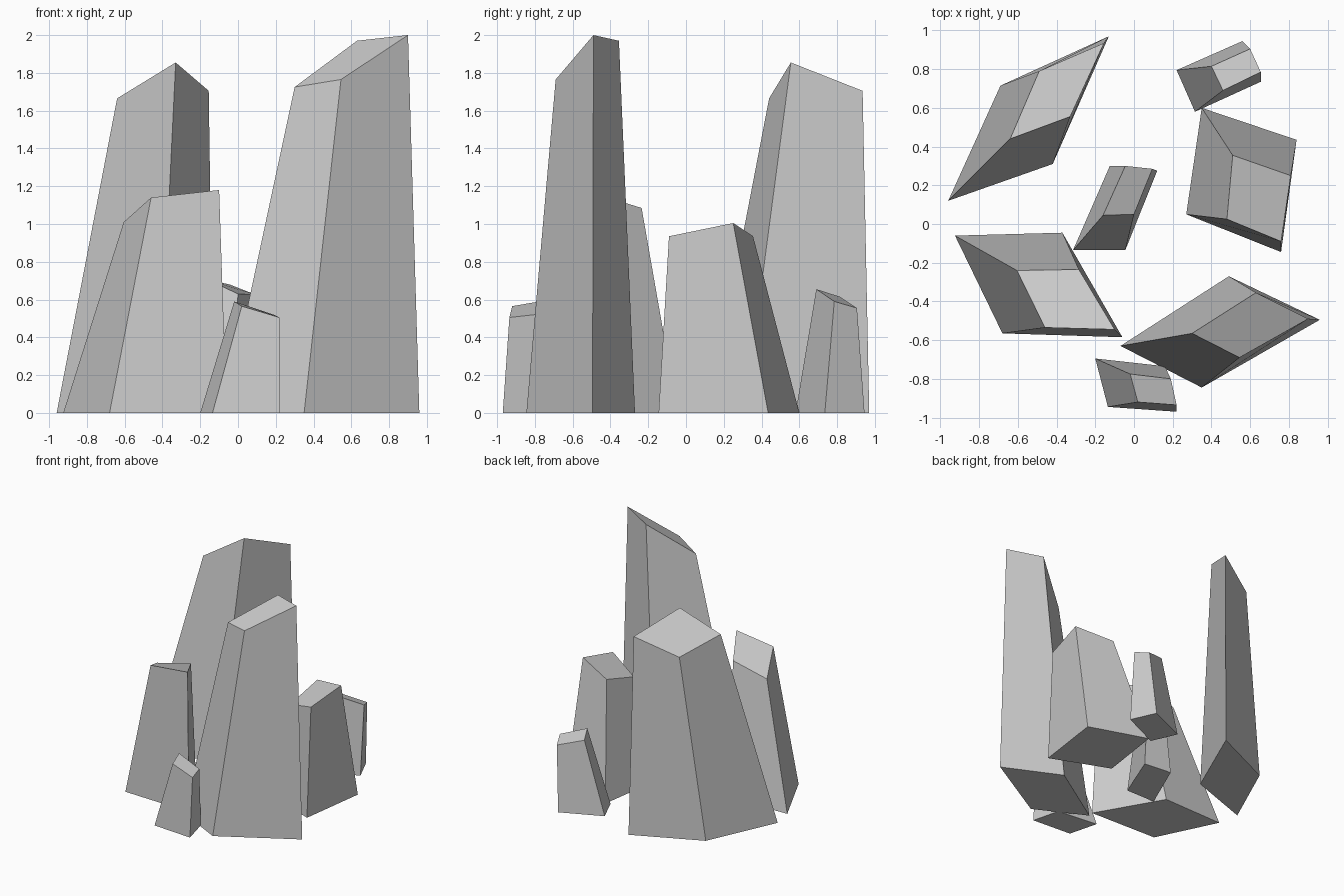
import bpy
import bmesh


def rock(name, base, top):
    """Tapered four-sided crystal: base corners on the ground, slanted cap above."""
    bm = bmesh.new()
    low = [bm.verts.new((x, y, 0)) for x, y in base]
    high = [bm.verts.new(p) for p in top]
    bm.faces.new(low)
    bm.faces.new(high)
    for i in range(4):
        j = (i + 1) % 4
        bm.faces.new((low[i], low[j], high[j], high[i]))
    bmesh.ops.recalc_face_normals(bm, faces=bm.faces)
    mesh = bpy.data.meshes.new(name)
    bm.to_mesh(mesh)
    bm.free()
    obj = bpy.data.objects.new(name, mesh)
    bpy.context.collection.objects.link(obj)
    return obj


# Tall rocks
rock("tall_rock_back_left",
     [(-.96, .12), (-.42, .31), (-.13, .97), (-.69, .715)],
     [(-.64, .44, 1.665), (-.33, .555, 1.855), (-.155, .935, 1.705), (-.49, .79, 1.56)])
rock("tall_rock_front_right",
     [(-.07, -.63), (.35, -.845), (.96, -.495), (.49, -.27)],
     [(.30, -.565, 1.725), (.545, -.69, 1.765), (.90, -.49, 2.0), (.63, -.355, 1.97)])

# Medium rocks
rock("medium_rock_front_left",
     [(-.925, -.06), (-.68, -.565), (-.06, -.585), (-.37, -.045)],
     [(-.605, -.24, 1.01), (-.46, -.535, 1.14), (-.10, -.545, 1.18), (-.285, -.235, 1.085)])
rock("medium_rock_right",
     [(.27, .05), (.76, -.145), (.84, .435), (.35, .60)],
     [(.48, .025, .84), (.76, -.09, .935), (.81, .25, 1.005), (.51, .355, .935)])

# Small rocks
rock("small_rock_front",
     [(-.20, -.695), (-.135, -.945), (.22, -.97), (.16, -.735)],
     [(-.02, -.775, .59), (.02, -.92, .565), (.22, -.935, .505), (.19, -.80, .52)])
rock("small_rock_centre",
     [(-.315, -.135), (-.045, -.135), (.12, .275), (-.125, .30)],
     [(-.16, .045, .705), (0, .05, .63), (.095, .285, .625), (-.045, .30, .68)])
rock("small_rock_back_right",
     [(.22, .795), (.315, .58), (.655, .735), (.56, .945)],
     [(.40, .815, .615), (.46, .69, .655), (.655, .785, .59), (.60, .905, .555)])
